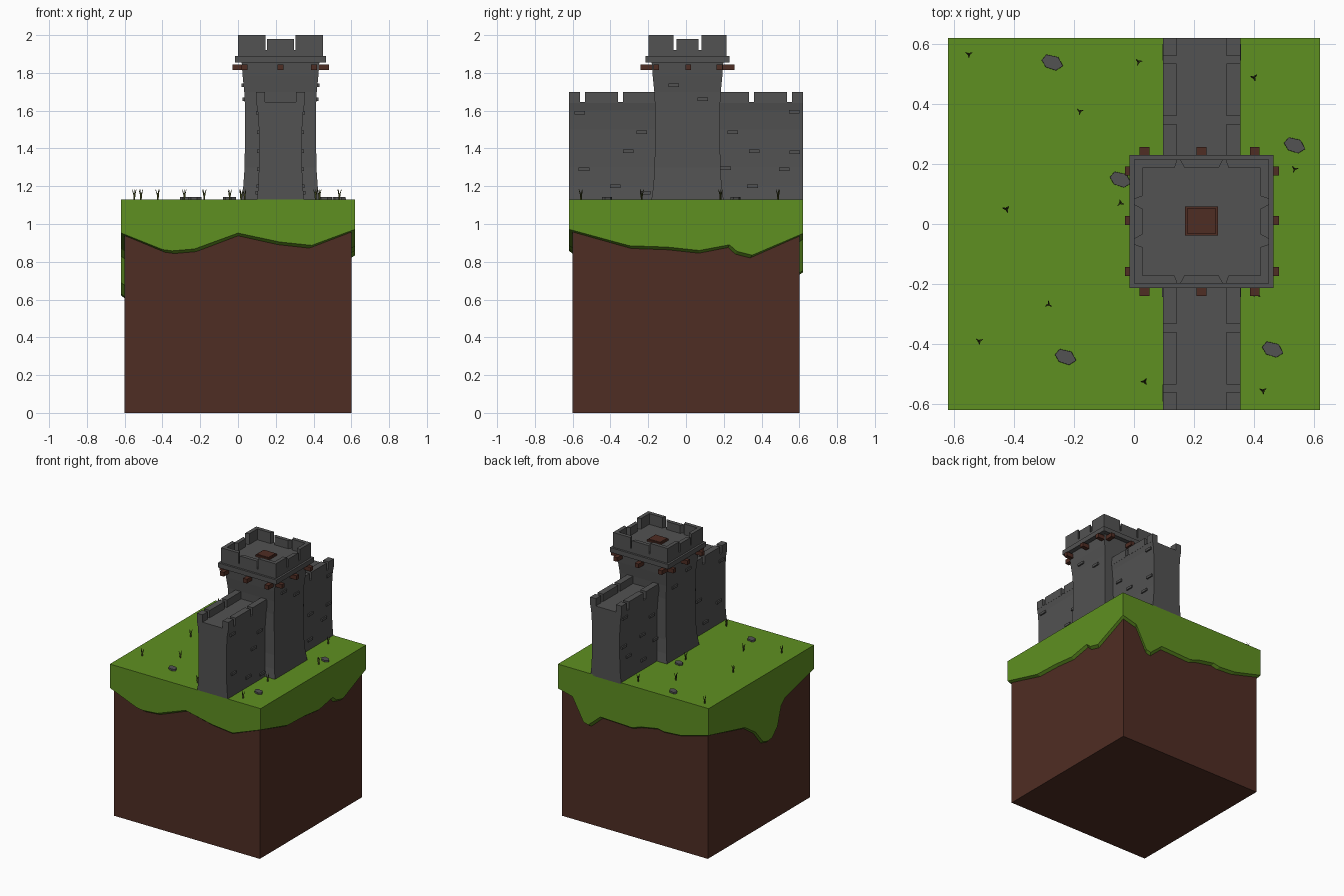
import bpy, bmesh, math, random

if "Cube" in bpy.data.objects:
    bpy.data.objects.remove(bpy.data.objects["Cube"])

random.seed(4)
CX, CY, TOP = 0.225, 0.008, 1.13      # tower centre and ground level


def material(name, rgb):
    m = bpy.data.materials.new(name)
    m.diffuse_color = (*rgb, 1)
    m.use_nodes = True
    m.node_tree.nodes["Principled BSDF"].inputs["Base Color"].default_value = m.diffuse_color
    return m


STONE = material("stone grey", (0.085, 0.085, 0.085))
GRASS = material("grass green", (0.114, 0.278, 0.015))
EARTH = material("earth brown", (0.078, 0.026, 0.017))
STALK = material("dark olive", (0.055, 0.065, 0.012))


def finish(name, bm, mat):
    mesh = bpy.data.meshes.new(name)
    bm.to_mesh(mesh)
    bm.free()
    mesh.materials.append(mat)
    ob = bpy.data.objects.new(name, mesh)
    bpy.context.collection.objects.link(ob)
    return ob


def loft(bm, rings, cap=True):
    """Skin a stack of counter-clockwise rings of points, bottom to top."""
    vs = [[bm.verts.new(p) for p in r] for r in rings]
    n = len(vs[0])
    for a, b in zip(vs, vs[1:]):
        for i in range(n):
            j = (i + 1) % n
            bm.faces.new((a[i], a[j], b[j], b[i]))
    if cap:
        bm.faces.new(vs[0][::-1])
    bm.faces.new(vs[-1])


def prism(bm, plan, z0, z1):
    loft(bm, [[(x, y, z) for x, y in plan] for z in (z0, z1)])


def rect(x0, x1, y0, y1):
    return [(x0, y0), (x1, y0), (x1, y1), (x0, y1)]


def box(bm, x0, x1, y0, y1, z0, z1):
    prism(bm, rect(x0, x1, y0, y1), z0, z1)


def half_at(profile, z):
    for (z0, h0), (z1, h1) in zip(profile, profile[1:]):
        if z <= z1:
            return h0 + (h1 - h0) * (z - z0) / (z1 - z0)
    return profile[-1][1]


# Earth block
bm = bmesh.new()
box(bm, -0.6, 0.6, -0.6, 0.6, 0, 1.1)
finish("earth_block", bm, EARTH)

# Grass cap with an uneven hanging edge: (position along side, height)
front = [(-.62, .953), (-.4, .865), (-.35, .858), (-.23, .868), (0, .952), (.22, .905), (.39, .887)]
right = [(-.62, .972), (-.3, .885), (-.1, .878), (.07, .86), (.23, .89), (.27, .855), (.35, .835)]
back = [(.62, .95), (.5, .92), (.41, .755), (.37, .745), (.27, .83), (.01, .82),
        (-.06, .845), (-.2, .87), (-.25, .86), (-.39, .87)]
left = [(.62, .93), (.19, .825), (.07, .745), (-.02, .64), (-.08, .622), (-.13, .63),
        (-.19, .69), (-.235, .83), (-.28, .87)]
edge = ([(t, -.62, z) for t, z in front] + [(.62, t, z) for t, z in right] +
        [(t, .62, z) for t, z in back] + [(-.62, t, z) for t, z in left])
s = 0.598 / 0.62
bm = bmesh.new()
loft(bm, [[(x * s, y * s, z - .016) for x, y, z in edge], edge,
          [(x, y, TOP) for x, y, z in edge]], cap=False)
finish("grass_cap", bm, GRASS)

# Curtain wall on both sides of the tower, with a flared section
WALL = [(TOP - .01, .126), (1.2, .118), (1.3, .114), (1.5, .114), (1.6, .121), (1.645, .129)]
for side, name in ((-1, "front_wall"), (1, "back_wall")):
    y0, y1 = sorted((side * .1, side * .62))
    bm = bmesh.new()
    loft(bm, [[(x, y, z) for x, y in rect(CX - h, CX + h, y0, y1)] for z, h in WALL])
    for a, b in ((.62, .56), (.535, .36), (.333, .16)):
        m0, m1 = sorted((side * a, side * b))
        box(bm, CX - .129, CX - .083, m0, m1, 1.64, 1.70)
        box(bm, CX + .083, CX + .129, m0, m1, 1.64, 1.70)
    finish(name, bm, STONE)

# Tower body
TOWER = [(TOP - .01, .208), (1.2, .197), (1.3, .19), (1.6, .187), (1.7, .192), (1.78, .2), (1.86, .206)]
bm = bmesh.new()
loft(bm, [[(x, y, z) for x, y in rect(CX - h, CX + h, CY - h + .016, CY + h - .016)]
          for z, h in TOWER])
finish("tower_body", bm, STONE)

# Ledge and battlement
bm = bmesh.new()
box(bm, CX - .24, CX + .24, CY - .222, CY + .222, 1.855, 1.89)
finish("tower_ledge", bm, STONE)
HX, HY, T = .225, .207, .028
bm = bmesh.new()
box(bm, CX - HX, CX + HX, CY - HY, CY + HY, 1.89, 1.92)
for sx in (-1, 1):
    for sy in (-1, 1):          # L-shaped corner merlons
        plan = [(HX, HY), (.08, HY), (.09, HY - T), (HX - T, HY - T), (HX - T, .085), (HX, .075)]
        plan = [(CX + sx * x, CY + sy * y) for x, y in plan]
        prism(bm, plan if sx * sy > 0 else plan[::-1], 1.915, 2.0)
for k in range(4):              # lower middle merlons, splayed inward
    d, w = (HY, .072) if k % 2 == 0 else (HX, .058)
    plan = [(-w, -d), (w, -d), (w - .015, T - d), (.015 - w, T - d)]
    c, q = ((1, 0), (0, 1), (-1, 0), (0, -1))[k]
    prism(bm, [(CX + c * x - q * y, CY + q * x + c * y) for x, y in plan], 1.915, 1.98)
finish("battlement", bm, STONE)

# Roof hatch
bm = bmesh.new()
box(bm, CX - .055, CX + .055, CY - .047, CY + .05, 1.915, 1.932)
box(bm, CX - .048, CX + .048, CY - .04, CY + .043, 1.93, 1.937)
finish("roof_hatch", bm, EARTH)

# Wooden beam ends below the ledge
bm = bmesh.new()
for x in (.035, .225, .402):
    box(bm, x - .016, x + .016, -.24, -.16, 1.814, 1.845)
    box(bm, x - .016, x + .016, .16, .257, 1.814, 1.845)
for y in (-.158, .012, .177):
    box(bm, -.03, .07, y - .015, y + .015, 1.814, 1.845)
    box(bm, .38, .483, y - .015, y + .015, 1.814, 1.845)
finish("beam_ends", bm, EARTH)

# Raised bricks on both long sides (y, z)
bm = bmesh.new()
wall_bricks = [(-.563, 1.59), (-.235, 1.485), (-.305, 1.385), (-.54, 1.29), (-.375, 1.2), (-.215, 1.165),
               (.572, 1.595), (.248, 1.485), (.362, 1.385), (.575, 1.38), (.52, 1.29), (.352, 1.2),
               (.21, 1.295)]
tower_bricks = [(.088, 1.66), (-.065, 1.735)]
for bricks, prof in ((wall_bricks, WALL), (tower_bricks, TOWER)):
    for y, z in bricks:
        for sx in (-1, 1):
            x = CX + sx * half_at(prof, z)
            box(bm, x - .01, x + .01, y - .028, y + .028, z - .009, z + .009)
finish("raised_bricks", bm, STONE)

# Flat stones in the grass
bm = bmesh.new()
for x, y in ((-.272, .538), (.535, .262), (-.045, .148), (-.228, -.443), (.462, -.418)):
    plan = [(.036, -.012), (.02, .018), (-.02, .027), (-.036, .008), (-.022, -.016), (.012, -.027)]
    loft(bm, [[(x + px * f, y + py * f, z) for px, py in plan[::1]]
              for f, z in ((1, TOP - .005), (.97, TOP + .012))])
finish("flat_stones", bm, STONE)

# Grass sprigs: a thin stalk that splits in three
bm = bmesh.new()
for x, y in ((-.55, .565), (.015, .54), (.4, .488), (-.18, .375), (.535, .183), (-.425, .05),
             (-.045, .07), (-.285, -.268), (.41, -.235), (-.515, -.39), (.035, -.525), (.43, -.555)):
    turn = random.uniform(0, 2)
    for k in range(3):
        a = turn + k * math.tau / 3
        rings = []
        for z, out, r in ((-.005, .001, .004), (.025, .003, .004), (.053, .012, .0015)):
            px, py = x + out * math.cos(a), y + out * math.sin(a)
            rings.append([(px + r * math.cos(t), py + r * math.sin(t), TOP + z)
                          for t in (0, math.tau / 3, 2 * math.tau / 3)])
        loft(bm, rings)
finish("grass_sprigs", bm, STALK)

# Make every surface face outward consistently
for ob in bpy.context.collection.objects:
    bm = bmesh.new()
    bm.from_mesh(ob.data)
    if ob.name != "grass_cap":
        bmesh.ops.recalc_face_normals(bm, faces=bm.faces)
    bm.to_mesh(ob.data)
    bm.free()
